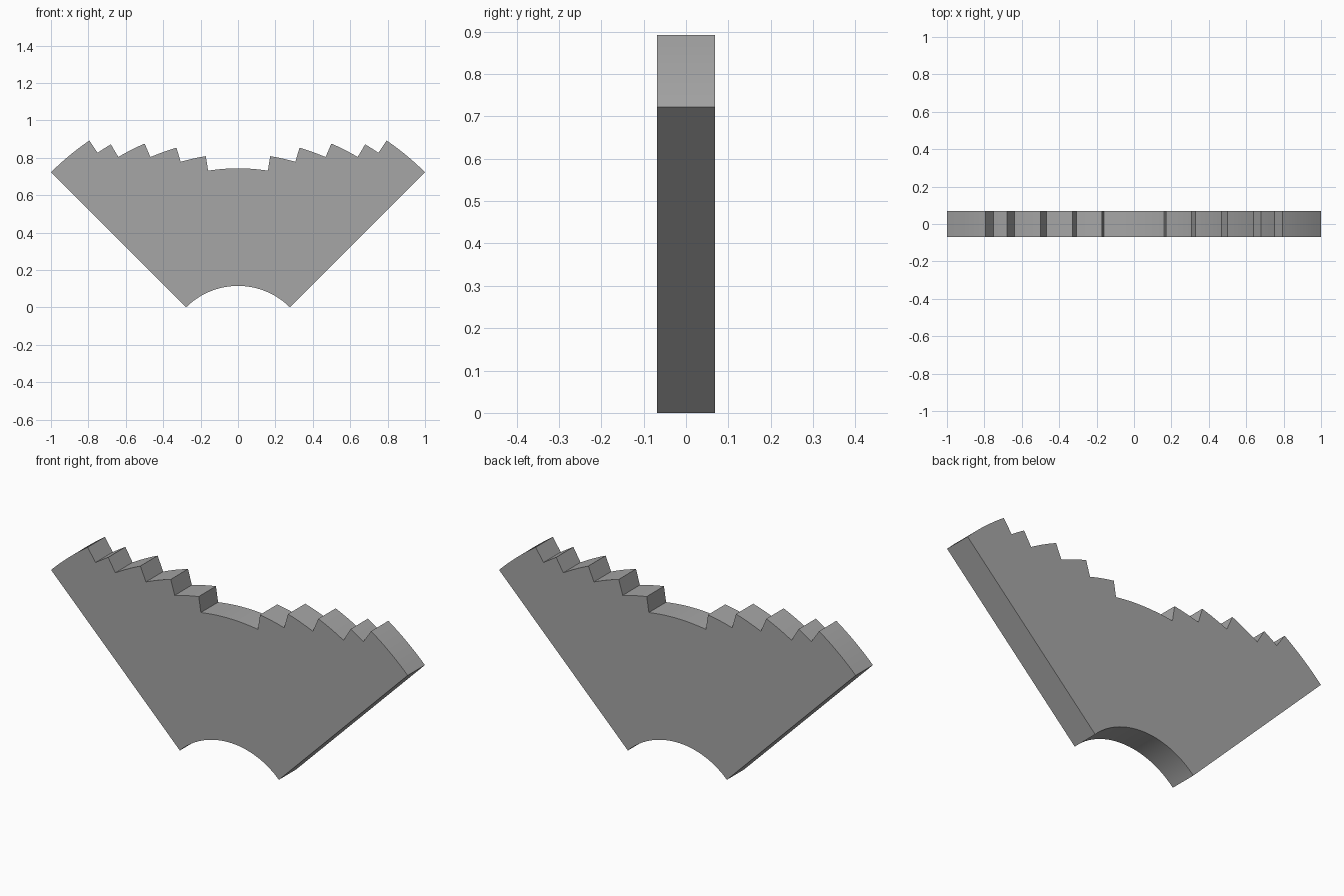
import bpy
import bmesh
from math import sin, cos, radians, sqrt

if "Cube" in bpy.data.objects:
    bpy.data.objects.remove(bpy.data.objects["Cube"], do_unlink=True)

# Ring sector: radii are whole multiples of one unit, steps cut into the rim
UNIT = sqrt(2) / 18
INNER = 5 * UNIT
CENTRE_Z = -INNER * cos(radians(45))
HALF_DEPTH = 0.069
STEP_ANGLES = [9.0, 16.2, 23.4, 30.6, 34.2, 45.0]


def arc(radius, start, end, spacing=1.2):
    """Points along an arc, with angles measured in degrees from straight up."""
    count = max(2, round(abs(end - start) / spacing))
    angles = [radians(start + (end - start) * i / count) for i in range(count + 1)]
    return [(radius * sin(a), CENTRE_Z + radius * cos(a)) for a in angles]


# Right half of the stepped rim, then mirrored to the left half
rim = []
start = 0.0
for i, end in enumerate(STEP_ANGLES):
    rim += arc((13 + i) * UNIT, start, end)
    start = end
left_rim = [(-x, z) for x, z in reversed(rim[1:])]
profile = left_rim + rim + arc(INNER, 45, -45, 2.5)

# Extrude the profile through its depth
bm = bmesh.new()
front = bm.faces.new([bm.verts.new((x, -HALF_DEPTH, z)) for x, z in profile])
result = bmesh.ops.extrude_face_region(bm, geom=[front], use_keep_orig=True)
back = [v for v in result["geom"] if isinstance(v, bmesh.types.BMVert)]
bmesh.ops.translate(bm, verts=back, vec=(0, 2 * HALF_DEPTH, 0))
bmesh.ops.recalc_face_normals(bm, faces=bm.faces)
mesh = bpy.data.meshes.new("stepped_sector")
bm.to_mesh(mesh)
bm.free()

sector = bpy.data.objects.new("stepped_sector", mesh)
bpy.context.collection.objects.link(sector)

# Plain grey material
grey = bpy.data.materials.new("plain_grey")
grey.use_nodes = True
colour = (0.38, 0.38, 0.38, 1)
grey.diffuse_color = colour
grey.node_tree.nodes["Principled BSDF"].inputs["Base Color"].default_value = colour
mesh.materials.append(grey)

# Smooth arcs, sharp corners
bpy.ops.object.select_all(action="DESELECT")
sector.select_set(True)
bpy.context.view_layer.objects.active = sector
bpy.ops.object.shade_smooth_by_angle(angle=radians(30))
